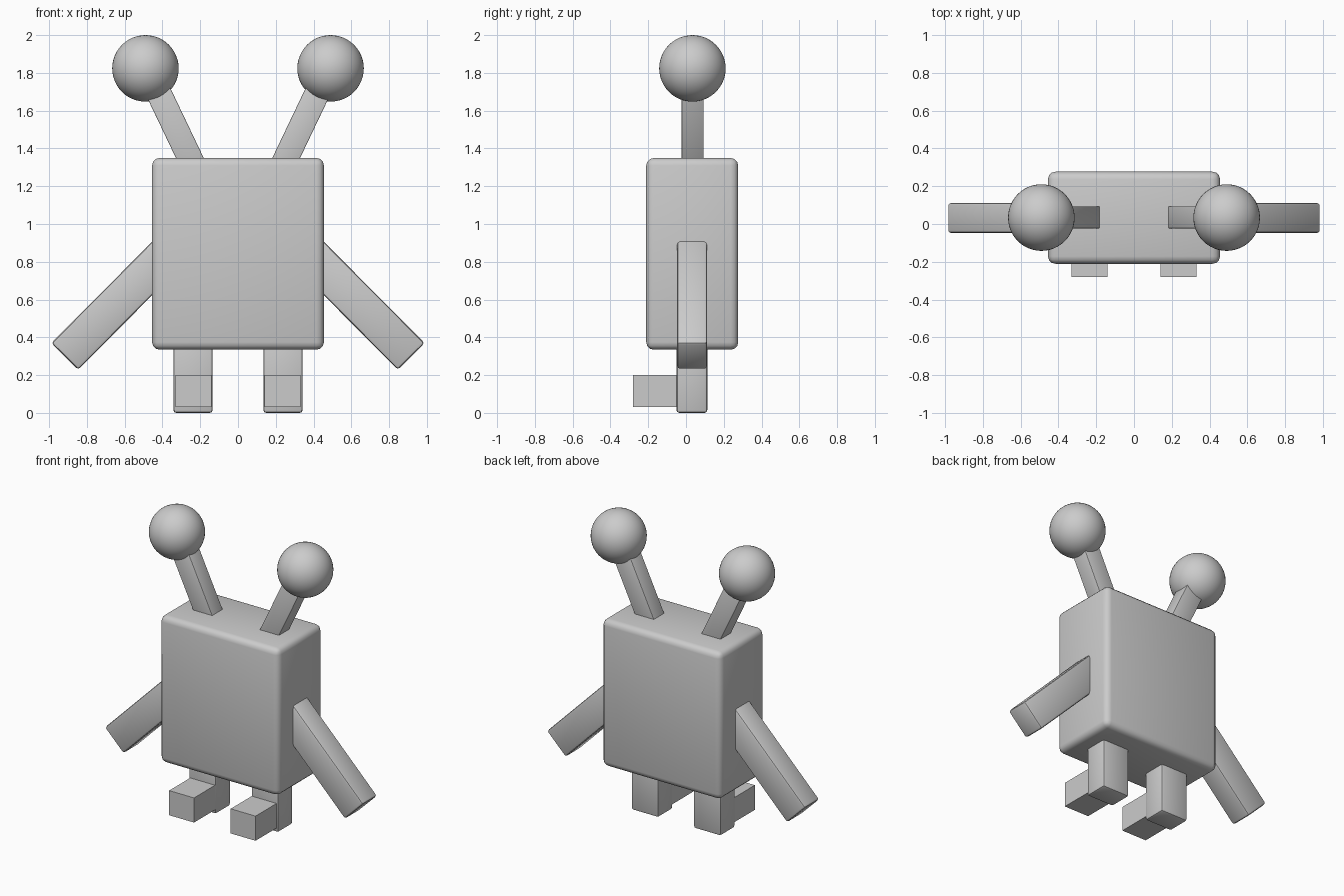
import bpy
from math import radians, sin, cos

if "Cube" in bpy.data.objects:
    bpy.data.objects.remove(bpy.data.objects["Cube"])


def finish(ob, bevel, segments):
    bpy.context.view_layer.objects.active = ob
    if bevel:
        mod = ob.modifiers.new("Bevel", "BEVEL")
        mod.width = bevel
        mod.segments = segments
        bpy.ops.object.modifier_apply(modifier=mod.name)
        bpy.ops.object.shade_smooth_by_angle(angle=radians(35))
    return ob


def box(name, centre, size, angle=0.0, bevel=0.0, segments=2):
    """Box turned by angle about the y axis."""
    bpy.ops.mesh.primitive_cube_add(size=1, location=centre)
    ob = bpy.context.object
    ob.name = name
    ob.scale = size
    bpy.ops.object.transform_apply(location=False, rotation=False, scale=True)
    finish(ob, bevel, segments)
    ob.rotation_euler[1] = angle
    return ob


def limb(name, side, end, y, length, width, depth, tilt, bevel):
    """Box whose long axis ends at (x, z), leaning out by tilt from vertical."""
    x = end[0] - sin(tilt) * length / 2
    z = end[1] - cos(tilt) * length / 2
    return box(name, (side * x, y, z), (width, depth, length), side * tilt, bevel)


# Body
box("body", (0, 0.033, 0.842), (0.91, 0.487, 1.015), bevel=0.04, segments=3)

for side, label in ((-1, "left"), (1, "right")):
    # Arm
    limb(label + "_arm", side, (0.917, 0.299), 0.032, 0.78, 0.2, 0.16,
         radians(135.2), 0.015)

    # Antenna stalk and ball
    limb(label + "_antenna", side, (0.47, 1.8), 0.035, 0.62, 0.133, 0.115,
         radians(25.5), 0.004)
    bpy.ops.mesh.primitive_uv_sphere_add(segments=48, ring_count=24, radius=0.176,
                                         location=(side * 0.49, 0.034, 1.824))
    bpy.context.object.name = label + "_antenna_ball"
    bpy.ops.object.shade_smooth()

    # Leg and foot
    box(label + "_leg", (side * 0.238, 0.031, 0.22), (0.208, 0.163, 0.44), bevel=0.015)
    box(label + "_foot", (side * 0.235, -0.15, 0.115), (0.19, 0.26, 0.17))
